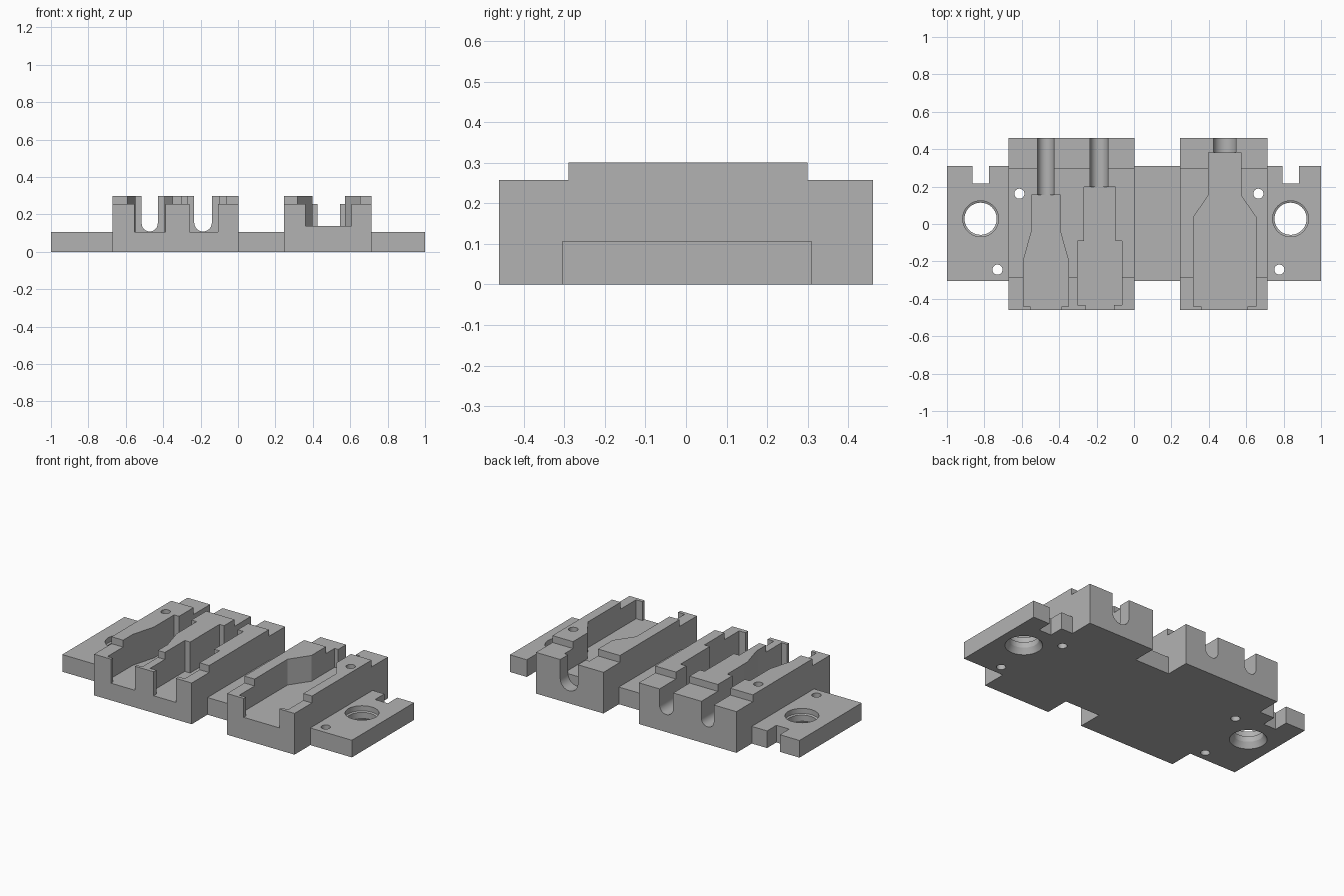
import bpy, bmesh, math
from mathutils import Vector

if "Cube" in bpy.data.objects:
    bpy.data.objects.remove(bpy.data.objects["Cube"], do_unlink=True)

grey = bpy.data.materials.new("plain_grey")
grey.use_nodes = True
colour = (0.448, 0.448, 0.448, 1)
grey.diffuse_color = colour
grey.node_tree.nodes["Principled BSDF"].inputs["Base Color"].default_value = colour


def make_object(name, bm):
    bmesh.ops.recalc_face_normals(bm, faces=bm.faces)
    mesh = bpy.data.meshes.new(name)
    bm.to_mesh(mesh)
    bm.free()
    mesh.materials.append(grey)
    obj = bpy.data.objects.new(name, mesh)
    bpy.context.collection.objects.link(obj)
    return obj


def prism(name, outline, axis, start, end):
    """Extrude a flat outline along x, y or z."""
    place = {"x": lambda u, v: (start, u, v),
             "y": lambda u, v: (u, start, v),
             "z": lambda u, v: (u, v, start)}[axis]
    bm = bmesh.new()
    face = bm.faces.new([bm.verts.new(place(u, v)) for u, v in outline])
    geom = bmesh.ops.extrude_face_region(bm, geom=[face])["geom"]
    step = Vector([end - start if a == axis else 0 for a in "xyz"])
    bmesh.ops.translate(bm, vec=step, verts=[g for g in geom if isinstance(g, bmesh.types.BMVert)])
    return make_object(name, bm)


def lathe(name, x, y, profile, sides=40):
    """Stack of rings (radius, z) closed at both ends."""
    bm = bmesh.new()
    rings = []
    for r, z in profile:
        angles = [2 * math.pi * i / sides for i in range(sides)]
        rings.append([bm.verts.new((x + r * math.cos(a), y + r * math.sin(a), z)) for a in angles])
    for low, high in zip(rings, rings[1:]):
        for i in range(sides):
            j = (i + 1) % sides
            bm.faces.new((low[i], low[j], high[j], high[i]))
    bm.faces.new(rings[0])
    bm.faces.new(rings[-1])
    return make_object(name, bm)


def combine(target, tool, operation):
    mod = target.modifiers.new(operation.lower(), "BOOLEAN")
    mod.operation = operation
    mod.solver = "EXACT"
    mod.object = tool
    tool.hide_render = True
    bpy.context.view_layer.objects.active = target
    bpy.ops.object.modifier_apply(modifier=mod.name)
    bpy.data.objects.remove(tool, do_unlink=True)


def rect(u0, u1, v0, v1):
    return [(u0, v0), (u1, v0), (u1, v1), (u0, v1)]


# Flat mounting plate
body = prism("cable_holder_base", rect(-1, 1, -0.305, 0.309), "z", 0, 0.107)

# Two raised blocks with lowered ends
stepped = [(-0.461, 0), (0.461, 0), (0.461, 0.257), (0.299, 0.257),
           (0.299, 0.3), (-0.289, 0.3), (-0.289, 0.257), (-0.461, 0.257)]
for x0, x1 in ((-0.671, 0.003), (0.247, 0.713)):
    combine(body, prism("raised_block", stepped, "x", x0, x1), "UNION")

# Plug pockets: centre, floor, half outline (half width, y) including the front opening
pockets = [
    (-0.471, 0.107, [(0.083, -0.5), (0.083, -0.442), (0.12, -0.442), (0.12, -0.194),
                     (0.078, -0.044), (0.078, 0.154)]),
    (-0.183, 0.107, [(0.077, -0.5), (0.077, -0.434), (0.12, -0.434), (0.12, -0.092),
                     (0.083, -0.092), (0.083, 0.197)]),
    (0.485, 0.139, [(0.123, -0.5), (0.123, -0.44), (0.168, -0.44), (0.168, 0.036),
                    (0.086, 0.154), (0.086, 0.383)]),
]
for cx, floor, half in pockets:
    outline = [(cx + w, y) for w, y in half] + [(cx - w, y) for w, y in reversed(half)]
    combine(body, prism("pocket_cutter", outline, "z", floor, 0.4), "DIFFERENCE")

# Round-bottomed cable slots: centre, radius, axis height, start
for cx, r, cz, y0 in ((-0.472, 0.043, 0.152, 0.1), (-0.187, 0.047, 0.156, 0.15),
                      (0.485, 0.061, 0.139, 0.383)):
    arc = [math.pi * (1 + i / 16) for i in range(17)]
    profile = [(cx + r, 0.4), (cx - r, 0.4)]
    profile += [(cx + r * math.cos(a), cz + r * math.sin(a)) for a in arc]
    combine(body, prism("slot_cutter", profile, "y", y0, 0.5), "DIFFERENCE")

# Notches in the back edge
for cx in (-0.82, 0.839):
    notch = rect(cx - 0.044, cx + 0.044, 0.217, 0.4)
    combine(body, prism("notch_cutter", notch, "z", -0.1, 0.2), "DIFFERENCE")

# Large stepped mounting holes
bore = [(0.107, -0.1), (0.107, 0), (0.086, 0.035), (0.086, 0.07),
        (0.096, 0.075), (0.096, 0.2)]
for cx in (-0.82, 0.837):
    combine(body, lathe("mounting_hole_cutter", cx, 0.028, bore), "DIFFERENCE")

# Small pin holes
for cx, cy in ((-0.613, 0.162), (-0.73, -0.244), (0.665, 0.162), (0.777, -0.244)):
    pin = lathe("pin_hole_cutter", cx, cy, [(0.027, -0.1), (0.027, 0.4)], 24)
    combine(body, pin, "DIFFERENCE")

# Smooth the bores, keep every corner sharp
bpy.ops.object.select_all(action="DESELECT")
body.select_set(True)
bpy.context.view_layer.objects.active = body
bpy.ops.object.shade_smooth_by_angle(angle=math.radians(25))
